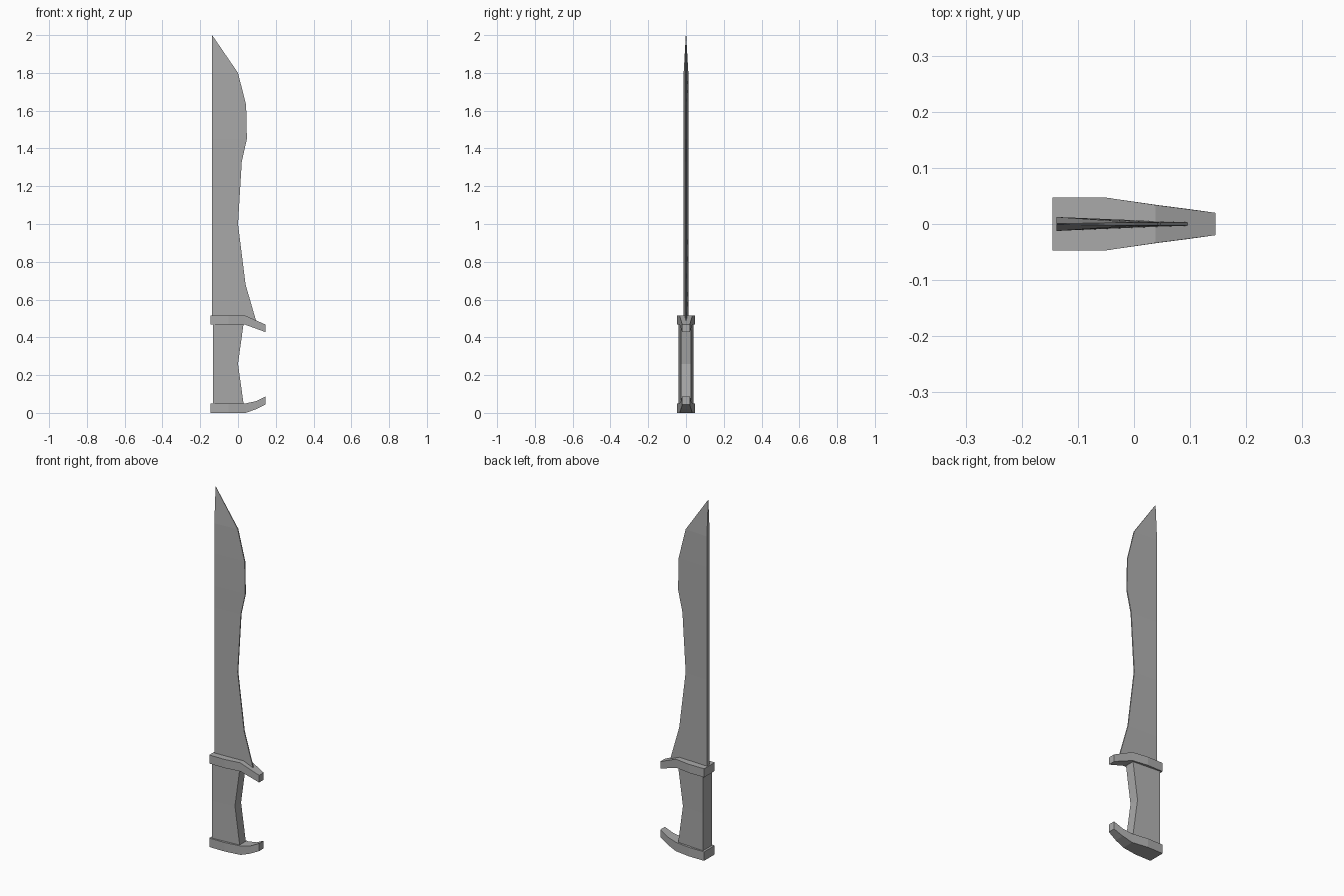
import bpy

cube = bpy.data.objects.get("Cube")
if cube:
    bpy.data.objects.remove(cube, do_unlink=True)

grey = bpy.data.materials.new("plain_grey")
grey.use_nodes = True
colour = (0.4, 0.4, 0.4, 1)
grey.diffuse_color = colour
grey.node_tree.nodes["Principled BSDF"].inputs["Base Color"].default_value = colour


def loft(name, sections):
    """Skin a row of four-cornered sections and cap both ends."""
    verts = [p for s in sections for p in s]
    faces = [(0, 1, 2, 3)]
    for i in range(len(sections) - 1):
        a, b = 4 * i, 4 * i + 4
        for k in range(4):
            n = (k + 1) % 4
            faces.append((a + k, b + k, b + n, a + n))
    last = 4 * len(sections) - 4
    faces.append(tuple(last + k for k in (3, 2, 1, 0)))
    mesh = bpy.data.meshes.new(name)
    mesh.from_pydata(verts, [], faces)
    mesh.validate()
    mesh.materials.append(grey)
    obj = bpy.data.objects.new(name, mesh)
    bpy.context.collection.objects.link(obj)
    # Consistent outward normals
    import bmesh
    bm = bmesh.new()
    bm.from_mesh(mesh)
    bmesh.ops.recalc_face_normals(bm, faces=bm.faces)
    bm.to_mesh(mesh)
    bm.free()
    return obj


def upright(z, back, front, back_half, front_half):
    """Horizontal section, thick at the spine and thin at the edge."""
    return [(back, -back_half, z), (front, -front_half, z),
            (front, front_half, z), (back, back_half, z)]


def crosswise(x, low, high, half):
    """Vertical section across a guard bar."""
    return [(x, -half, low), (x, half, low), (x, half, high), (x, -half, high)]


# Blade: straight thick spine, waved cutting edge, pointed tip
edge = [(0.49, 0.095), (0.68, 0.04), (1.0, 0.0), (1.33, 0.02),
        (1.45, 0.047), (1.63, 0.043), (1.8, 0.0)]
blade = [upright(z, -0.138, x, 0.0125, 0.003) for z, x in edge]
blade.append(upright(2.0, -0.138, -0.137, 0.001, 0.001))
loft("blade", blade)

# Grip: waisted front
loft("grip", [upright(z, -0.133, x, 0.04, 0.027)
              for z, x in ((0.03, 0.032), (0.26, 0.0), (0.49, 0.032))])

# Guard: flat bar with its front end bent down
loft("guard", [crosswise(*s) for s in (
    (-0.145, 0.467, 0.515, 0.047), (-0.05, 0.467, 0.515, 0.047),
    (0.038, 0.467, 0.515, 0.034), (0.145, 0.428, 0.468, 0.02))])

# Pommel: flat bar with its front end curled up
loft("pommel", [crosswise(*s) for s in (
    (-0.145, 0.0, 0.05, 0.047), (-0.05, 0.0, 0.05, 0.047),
    (0.04, 0.0, 0.05, 0.034), (0.095, 0.019, 0.062, 0.027),
    (0.145, 0.044, 0.087, 0.02))])
